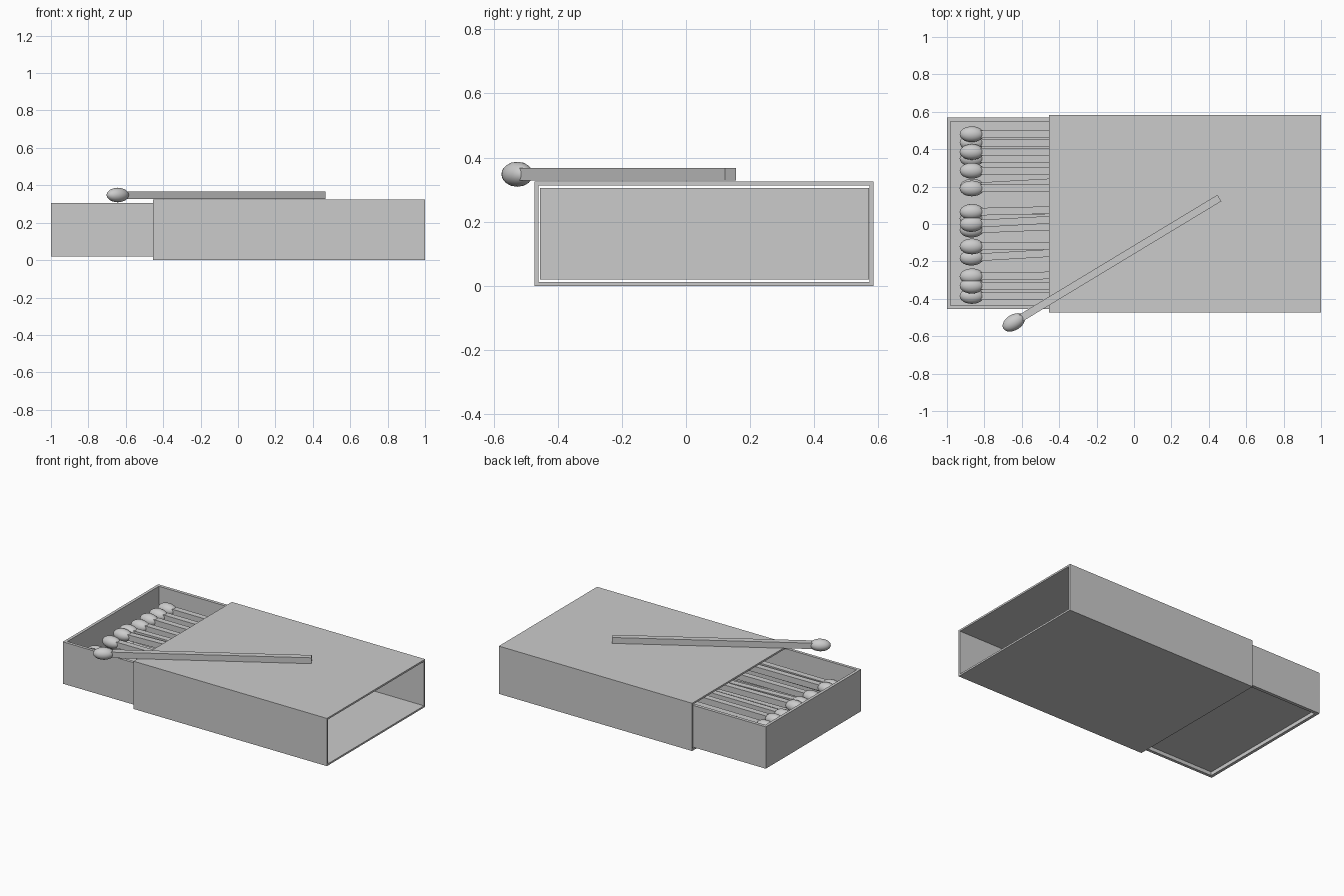
import bpy, bmesh, math, random
from mathutils import Matrix, Vector

if "Cube" in bpy.data.objects:
    bpy.data.objects.remove(bpy.data.objects["Cube"])

random.seed(4)


def make_object(name, bm):
    bmesh.ops.recalc_face_normals(bm, faces=bm.faces)
    mesh = bpy.data.meshes.new(name)
    bm.to_mesh(mesh)
    bm.free()
    obj = bpy.data.objects.new(name, mesh)
    bpy.context.collection.objects.link(obj)
    return obj


def add_box(bm, lo, hi):
    lo, hi = Vector(lo), Vector(hi)
    mat = Matrix.Translation((lo + hi) / 2) @ Matrix.Diagonal((*(hi - lo), 1))
    return bmesh.ops.create_cube(bm, size=1, matrix=mat)["verts"]


def extrude_ring(name, outer, inner, axis, start, end):
    """Hollow rectangular tube: outer and inner are (u0, v0, u1, v1)."""
    bm = bmesh.new()
    place = (lambda u, v, w: (w, u, v)) if axis == "X" else (lambda u, v, w: (u, v, w))

    def loop(r, w):
        u0, v0, u1, v1 = r
        return [bm.verts.new(place(u, v, w)) for u, v in ((u0, v0), (u1, v0), (u1, v1), (u0, v1))]

    loops = [loop(outer, start), loop(outer, end), loop(inner, end), loop(inner, start)]
    for k in range(4):
        a, b = loops[k], loops[(k + 1) % 4]
        for i in range(4):
            j = (i + 1) % 4
            bm.faces.new((a[i], a[j], b[j], b[i]))
    return make_object(name, bm)


def match(name, head, yaw, length):
    """Square stick with an egg-shaped head, head centre at the given point."""
    bm = bmesh.new()
    add_box(bm, (0, -0.02, -0.02), (length, 0.02, 0.02))
    ball = bmesh.ops.create_uvsphere(
        bm, u_segments=20, v_segments=12, radius=1,
        matrix=Matrix.Diagonal((0.065, 0.042, 0.039, 1)) @ Matrix.Rotation(math.pi / 2, 4, "Y"))
    for f in {f for v in ball["verts"] for f in v.link_faces}:
        f.smooth = True
    obj = make_object(name, bm)
    obj.location = head
    obj.rotation_euler = (0, 0, yaw)
    return obj


# Outer sleeve, open at both ends
extrude_ring("sleeve", (-0.472, 0, 0.584, 0.325), (-0.46, 0.012, 0.572, 0.313), "X", -0.455, 1.0)

# Sliding tray: four walls and a slightly raised floor
extrude_ring("tray_walls", (-1.0, -0.455, 0.45, 0.57), (-0.98, -0.435, 0.43, 0.548), "Z", 0.02, 0.305)
bm = bmesh.new()
add_box(bm, (-0.98, -0.435, 0.045), (0.43, 0.548, 0.06))
make_object("tray_floor", bm)

# Matches in the tray: a top layer and a lower layer between them
top_layer = (0.48, 0.385, 0.285, 0.19, 0.065, 0.0, -0.12, -0.28, -0.33)
low_layer = (0.435, 0.35, 0.2, 0.03, -0.03, -0.18, -0.385)
for label, layer, z in (("upper", top_layer, 0.21), ("lower", low_layer, 0.14)):
    for i, y in enumerate(layer):
        yaw = random.uniform(-0.01, 0.07) if -0.4 < y < 0.25 else 0
        match(f"{label}_match_{i + 1}", (-0.867, y, z + random.uniform(-0.008, 0.008)), yaw, 1.22)

# Loose match lying across the sleeve
match("loose_match", (-0.643, -0.526, 0.348), math.atan2(0.665, 1.1), 1.285)
